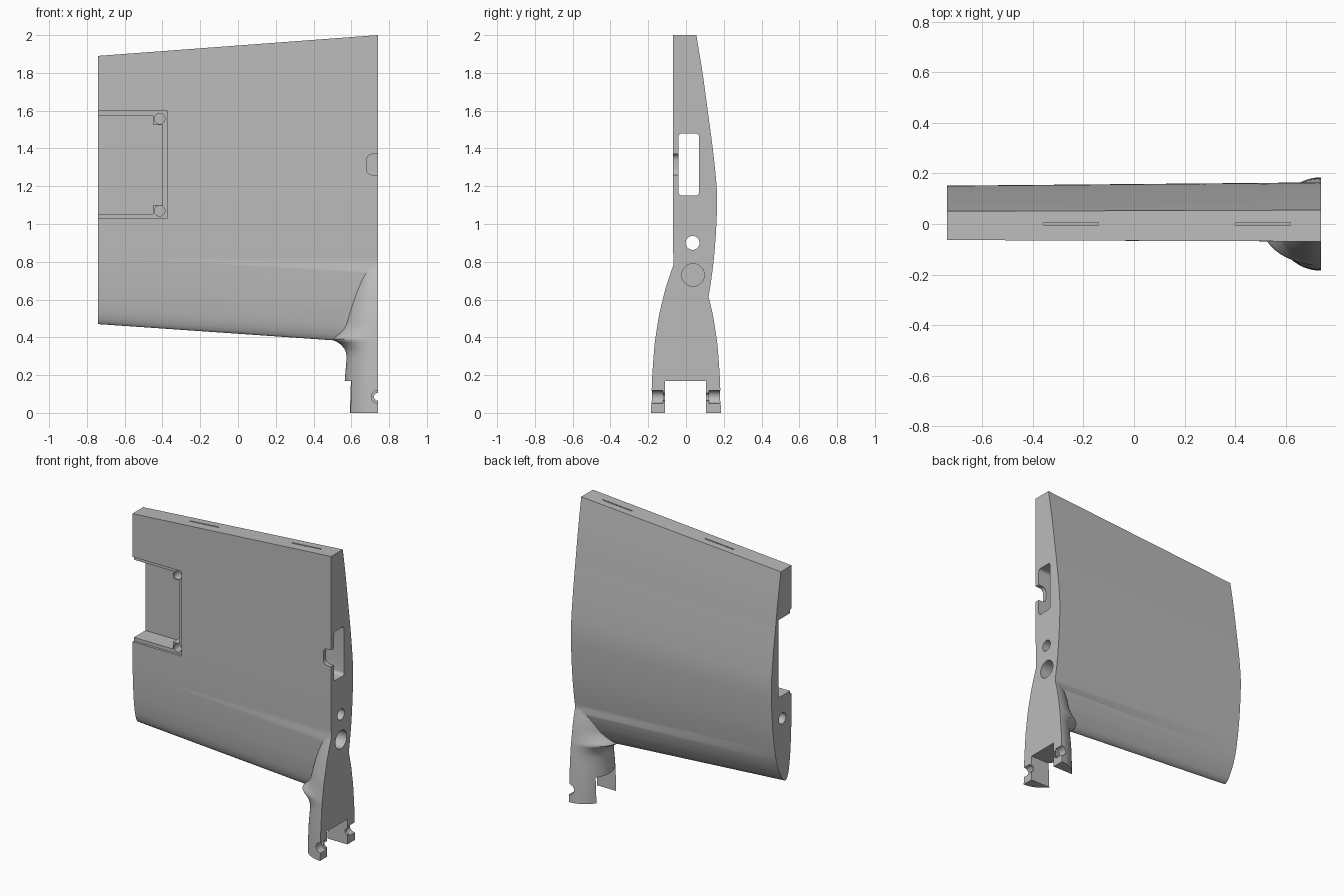
import bpy
import bmesh
from math import cos, sin, pi
from mathutils import Vector

cube = bpy.data.objects.get("Cube")
if cube:
    bpy.data.objects.remove(cube, do_unlink=True)

grey = bpy.data.materials.new("plain grey")
grey.use_nodes = True
grey.diffuse_color = (0.5, 0.5, 0.5, 1)
grey.node_tree.nodes["Principled BSDF"].inputs["Base Color"].default_value = (0.5, 0.5, 0.5, 1)

END = 0.74  # half span


def loft(name, rings):
    """Skin a list of closed rings and cap both ends."""
    bm = bmesh.new()
    loops = [[bm.verts.new(p) for p in ring] for ring in rings]
    n = len(loops[0])
    for a, b in zip(loops, loops[1:]):
        for i in range(n):
            j = (i + 1) % n
            bm.faces.new((a[i], a[j], b[j], b[i]))
    bm.faces.new(loops[0])
    bm.faces.new(loops[-1])
    bmesh.ops.recalc_face_normals(bm, faces=bm.faces)
    mesh = bpy.data.meshes.new(name)
    bm.to_mesh(mesh)
    bm.free()
    obj = bpy.data.objects.new(name, mesh)
    bpy.context.collection.objects.link(obj)
    mesh.materials.append(grey)
    return obj


def prism(name, outline, axis, lo, hi):
    """Extrude a 2D outline along an axis."""
    place = {"X": lambda p, d: (d, p[0], p[1]),
             "Y": lambda p, d: (p[0], d, p[1]),
             "Z": lambda p, d: (p[0], p[1], d)}[axis]
    return loft(name, [[place(p, d) for p in outline] for d in (lo, hi)])


def rect(a0, a1, b0, b1):
    return [(a0, b0), (a1, b0), (a1, b1), (a0, b1)]


def round_rect(a0, a1, b0, b1, r, steps=6):
    corners = [(a1 - r, b1 - r), (a0 + r, b1 - r), (a0 + r, b0 + r), (a1 - r, b0 + r)]
    return [(a + r * cos((k + s / steps) * pi / 2), b + r * sin((k + s / steps) * pi / 2))
            for k, (a, b) in enumerate(corners) for s in range(steps + 1)]


def circle(a, b, r, n=32):
    return [(a + r * cos(2 * pi * i / n), b + r * sin(2 * pi * i / n)) for i in range(n)]


def spline(points, steps):
    """Smooth curve through the points."""
    pts = [Vector(p) for p in points]
    pts = [2 * pts[0] - pts[1]] + pts + [2 * pts[-1] - pts[-2]]
    out = []
    for p0, p1, p2, p3 in zip(pts, pts[1:], pts[2:], pts[3:]):
        for s in range(steps):
            t = s / steps
            out.append(0.5 * (2 * p1 + (p2 - p0) * t + (2 * p0 - 5 * p1 + 4 * p2 - p3) * t ** 2
                              + (3 * p1 - p0 - 3 * p2 + p3) * t ** 3))
    return out + [pts[-2]]


def combine(target, tool, operation):
    tool.hide_render = True
    mod = target.modifiers.new("combine", "BOOLEAN")
    mod.operation, mod.solver, mod.object = operation, "EXACT", tool
    bpy.context.view_layer.objects.active = target
    bpy.ops.object.modifier_apply(modifier=mod.name)
    bpy.data.objects.remove(tool, do_unlink=True)


# Wing section: (chord fraction, y), front trailing edge round the nose to the back
section = spline([(1, -.069), (.7, -.069), (.4, -.069), (.25, -.066), (.14, -.057), (.08, -.047),
                  (.04, -.036), (.012, -.02), (0, 0), (.012, .03), (.04, .058), (.08, .088),
                  (.14, .116), (.265, .146), (.4, .162), (.5, .163), (.63, .142), (.755, .115),
                  (.88, .087), (1, .055)], 4)


def wing_ring(x):
    t = (x + END) / (2 * END)
    nose = .47 - .102 * t
    top = 1.89 + .11 * t
    scale = .92 + .08 * t
    return [(x, y * scale, nose + u * (top - nose)) for u, y in section]


wing = loft("wing_panel", [wing_ring(-END), wing_ring(END + .06)])

# Root pylon: (height, reach along the span, half thickness), flared where it meets the wing
stations = spline([(0, .18, .185), (.17, .175, .18), (.28, .166, .173), (.33, .172, .169),
                   (.365, .2, .166), (.39, .235, .163), (.42, .205, .158), (.46, .175, .152),
                   (.52, .16, .142), (.6, .14, .123), (.66, .122, .108), (.74, .1, .082),
                   (.8, .085, .06)], 3)
pylon = loft("root_pylon", [[(END + rx * cos(a), ry * sin(a), z)
                             for a in [2 * pi * i / 64 for i in range(64)]]
                            for z, rx, ry in stations])
combine(wing, pylon, "UNION")

# Flat root end
cuts = [prism("root_trim", rect(-1, 1, -1, 3), "X", END, END + 1)]

# Fork at the foot, with counterbored bolt seats
cuts.append(prism("fork_gap", rect(-.11, .105, -.1, .17), "X", .3, 1))
cuts.append(prism("bolt_hole", circle(END, .085, .02), "Y", -.3, .3))
for side in (-1, 1):
    lo, hi = sorted((side * .122, side * .3))
    cuts.append(prism("bolt_seat", circle(END, .085, .034), "Y", lo, hi))

# Cable duct, spar holes and front cable notch
cuts.append(prism("cable_duct", round_rect(-.04, .07, 1.15, 1.48, .02), "X", -.5, 1))
cuts.append(prism("spar_hole", circle(.035, .9, .037), "X", -1, 1))
cuts.append(prism("spar_socket", circle(.037, .73, .06), "X", .25, 1))
cuts.append(prism("cable_notch", round_rect(.682, .9, 1.26, 1.37, .03), "Y", -.2, -.02))

# Equipment bay: shallow lid seat, deep pocket leaving two corner posts, screw holes
cuts.append(prism("lid_seat", rect(-1, -.375, 1.03, 1.6), "Y", -.3, -.048))
bay = [(-1, 1.053), (-.45, 1.053), (-.45, 1.1), (-.4, 1.1),
       (-.4, 1.525), (-.45, 1.525), (-.45, 1.575), (-1, 1.575)]
cuts.append(prism("bay_pocket", bay, "Y", -.3, .073))
for z in (1.07, 1.557):
    cuts.append(prism("screw_hole", circle(-.415, z, .028, 24), "Y", -.3, .04))

# Hinge slots in the trailing edge
for x0 in (-.36, .4):
    cuts.append(prism("hinge_slot", rect(x0, x0 + .22, -.004, .004), "Z", 1.8, 2.2))

for cutter in cuts:
    combine(wing, cutter, "DIFFERENCE")

# Smooth curved skins, sharp edges elsewhere
bpy.ops.object.select_all(action="DESELECT")
wing.select_set(True)
bpy.context.view_layer.objects.active = wing
bpy.ops.object.shade_smooth_by_angle(angle=.6)
